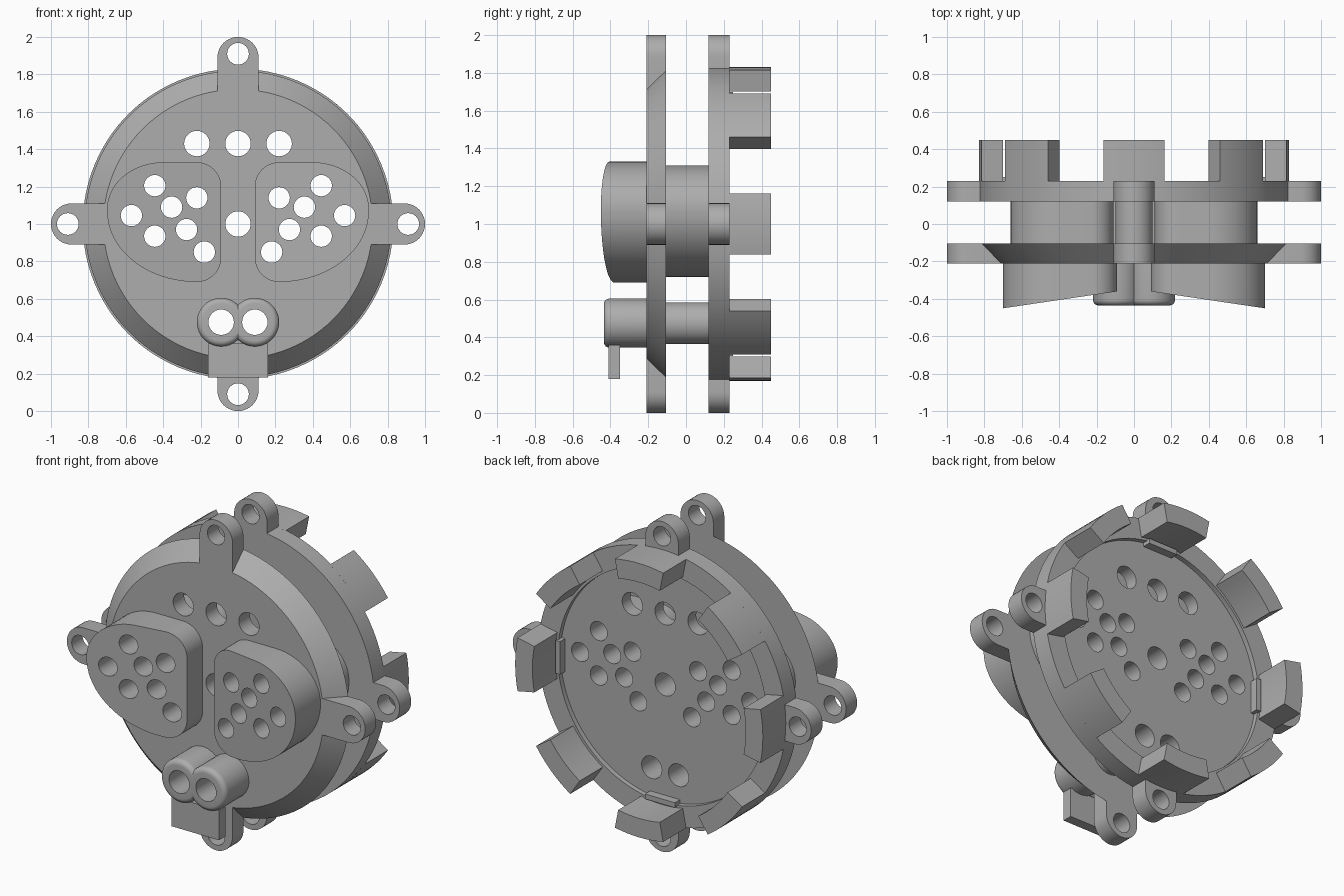
import bpy, bmesh
from math import sin, cos, pi, radians

if "Cube" in bpy.data.objects:
    bpy.data.objects.remove(bpy.data.objects["Cube"], do_unlink=True)

grey = bpy.data.materials.new("plain_grey")
grey.use_nodes = True
GREY = (0.42, 0.42, 0.42, 1)
grey.diffuse_color = GREY
grey.node_tree.nodes["Principled BSDF"].inputs["Base Color"].default_value = GREY
MID = 1.0  # height of the disc axis


def finish(name, bm):
    bmesh.ops.recalc_face_normals(bm, faces=bm.faces)
    mesh = bpy.data.meshes.new(name)
    bm.to_mesh(mesh)
    bm.free()
    mesh.materials.append(grey)
    ob = bpy.data.objects.new(name, mesh)
    bpy.context.collection.objects.link(ob)
    return ob


def add_loft(bm, rings):
    """Skin a stack of equal point rings and cap both ends."""
    rows = [[bm.verts.new(p) for p in ring] for ring in rings]
    for a, b in zip(rows, rows[1:]):
        for i in range(len(a)):
            j = (i + 1) % len(a)
            bm.faces.new((a[i], a[j], b[j], b[i]))
    bm.faces.new(rows[0])
    bm.faces.new(rows[-1])


def add_lathe(bm, profile, x=0, z=MID, n=96):
    add_loft(bm, [[(x + r * cos(2 * pi * i / n), y, z + r * sin(2 * pi * i / n))
                   for i in range(n)] for r, y in profile])


def add_prism(bm, outline, front, back):
    """Extrude an (x, z) outline along y; front may depend on x."""
    depth = front if callable(front) else lambda x: front
    add_loft(bm, [[(x, depth(x), z) for x, z in outline],
                  [(x, back, z) for x, z in outline]])


def arc(cx, cz, rx, rz, start, end, n=12):
    return [(cx + rx * cos(radians(start + (end - start) * i / n)),
             cz + rz * sin(radians(start + (end - start) * i / n))) for i in range(n + 1)]


def turned(outline, angle):
    """Turn an outline about the disc axis."""
    c, s = cos(radians(angle)), sin(radians(angle))
    return [(x * c - z * s, MID + x * s + z * c) for x, z in outline]


def boolean(ob, tool, operation):
    mod = ob.modifiers.new("cut", 'BOOLEAN')
    mod.operation, mod.solver, mod.object = operation, 'EXACT', tool
    bpy.context.view_layer.objects.active = ob
    bpy.ops.object.modifier_apply(modifier=mod.name)


# Hole cutters: pin holes, plate holes and ear holes
bm = bmesh.new()
pins = [(.445, 1.205), (.22, 1.14), (.355, 1.09), (.57, 1.045),
        (.445, .935), (.275, .97), (.18, .85)]
wide = [(.22, 1.43), (.09, .475)]
for side in (-1, 1):
    for x, z in pins:
        add_lathe(bm, [(.057, -.7), (.057, .6)], side * x, z, 32)
    for x, z in wide:
        add_lathe(bm, [(.068, -.7), (.068, .6)], side * x, z, 32)
for z in (MID, 1.43):
    add_lathe(bm, [(.068, -.7), (.068, .6)], 0, z, 32)
for angle in range(0, 360, 90):
    x, z = turned([(.91, 0)], angle)[0]
    add_lathe(bm, [(.058, -.7), (.058, .6)], x, z, 32)
holes = finish("hole_cutter", bm)
holes.hide_render = True

parts = []

# Two round plates with four mounting ears each
ear = [(.66, -.11)] + arc(.89, 0, .11, .11, -90, 90, 20) + [(.66, .11)]
plates = {
    "front_plate": ([(.72, -.21), (.82, -.105)], -.21, -.105),
    "back_plate": ([(.83, .12), (.83, .23), (.70, .23), (.70, .20)], .12, .23),
}
for name, (profile, front, back) in plates.items():
    bm = bmesh.new()
    add_lathe(bm, profile)
    plate = finish(name, bm)
    bm = bmesh.new()
    for angle in range(0, 360, 90):
        # The ears start inside the solid rim of their plate
        outline = [(max(x, .72), z) if name == "back_plate" else (x, z) for x, z in ear]
        add_prism(bm, turned(outline, angle), front, back)
    ears = finish("ears", bm)
    boolean(plate, ears, 'UNION')
    bpy.data.objects.remove(ears, do_unlink=True)
    parts.append(plate)

# Slanted socket blocks and the narrower cores between the plates
lobe = (arc(.22, 1.20, .13, .13, 180, 90) + arc(.40, 1.08, .30, .25, 90, 0, 16)
        + arc(.22, 1.07, .48, .38, 0, -90, 20) + arc(.22, .82, .13, .13, 270, 180))
core = [(.385 + (x - .395) * .90, 1.015 + (z - 1.01) * .92) for x, z in lobe]
for side, label in ((1, "left"), (-1, "right")):
    bm = bmesh.new()
    add_prism(bm, [(side * x, z) for x, z in lobe], lambda x: -.347 - .148 * abs(x), -.20)
    parts.append(finish(label + "_socket_block", bm))
    bm = bmesh.new()
    add_prism(bm, [(side * x, z) for x, z in core], -.12, .14)
    parts.append(finish(label + "_socket_core", bm))

    # Twin tubes with a rounded front lip
    bm = bmesh.new()
    lip = [(.10 + .03 * sin(radians(a)), -.405 - .03 * cos(radians(a)))
           for a in range(0, 91, 15)]
    add_lathe(bm, lip + [(.13, -.20)], side * .09, .475, 48)
    parts.append(finish(label + "_tube", bm))
    bm = bmesh.new()
    add_lathe(bm, [(.11, -.12), (.11, .14)], side * .09, .475, 48)
    parts.append(finish(label + "_tube_core", bm))

# Centre post between the plates
bm = bmesh.new()
add_lathe(bm, [(.10, -.12), (.10, .14)], n=48)
parts.append(finish("centre_post", bm))

for part in parts:
    boolean(part, holes, 'DIFFERENCE')
bpy.data.objects.remove(holes, do_unlink=True)

# Hanging tab under the tubes
bm = bmesh.new()
add_prism(bm, [(-.16, .18), (.16, .18), (.16, .36), (-.16, .36)], -.41, -.35)
parts.append(finish("tube_tab", bm))

# Eight curved tabs behind the back plate
sector = arc(0, 0, .83, .83, -11.25, 11.25, 8) + arc(0, 0, .715, .715, 11.25, -11.25, 8)
for k in range(8):
    bm = bmesh.new()
    add_prism(bm, turned(sector, 45 * k), .22, .45)
    parts.append(finish("rear_tab", bm))

# Small clips inside the four upright tabs
clip = [(.67, -.1), (.70, -.1), (.70, .1), (.67, .1)]
for angle in range(0, 360, 90):
    bm = bmesh.new()
    add_prism(bm, turned(clip, angle), .19, .25)
    parts.append(finish("rear_clip", bm))

bpy.ops.object.select_all(action='DESELECT')
for part in parts:
    part.select_set(True)
bpy.context.view_layer.objects.active = parts[0]
bpy.ops.object.shade_smooth_by_angle(angle=radians(30))
